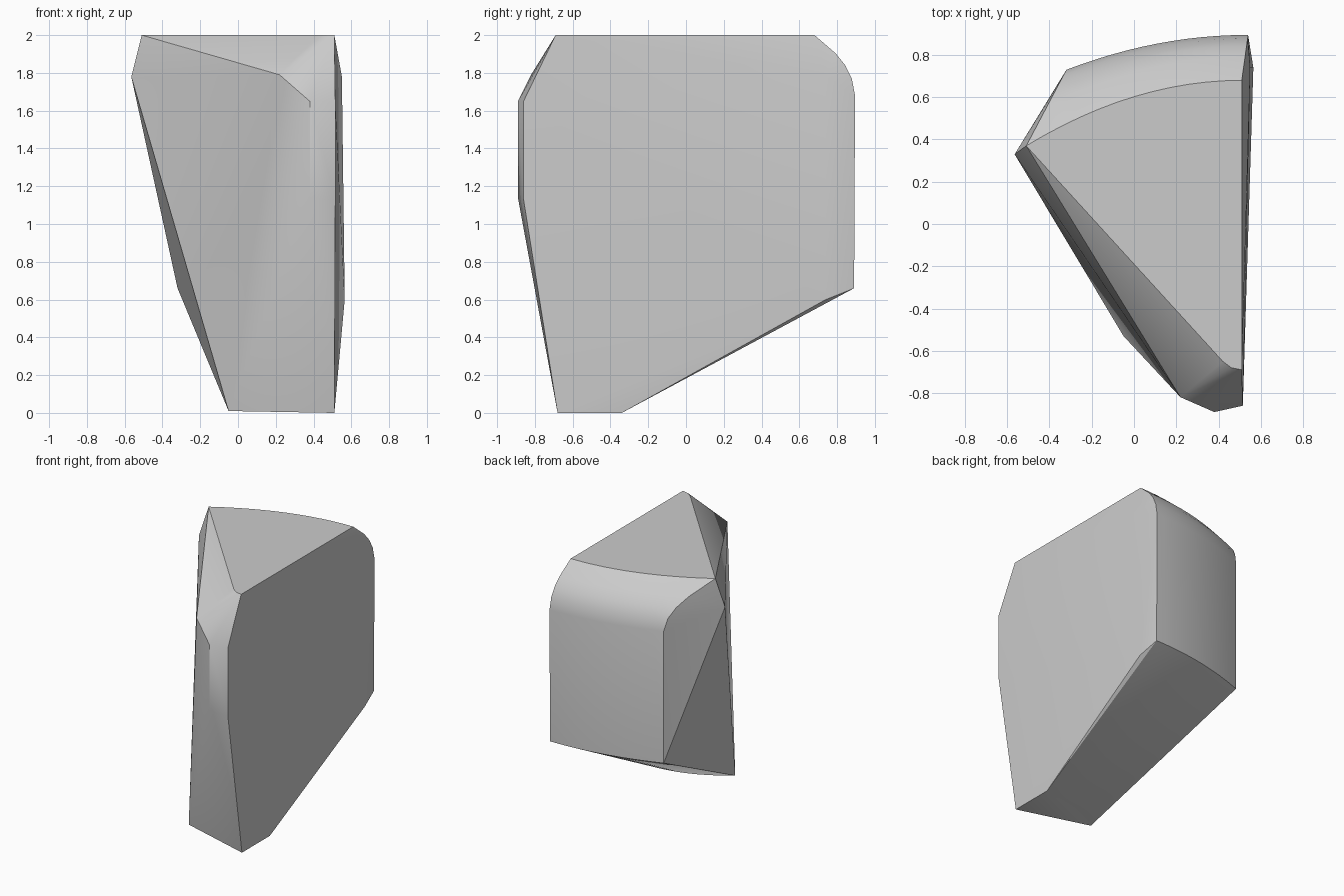
import bpy
import bmesh
from mathutils import Vector

cube = bpy.data.objects.get("Cube")
if cube:
    bpy.data.objects.remove(cube)


def arc(left, right, steps=12):
    """Bowed edge that runs level at its right end and falls away to the left."""
    a, b = Vector(left), Vector(right)
    pts = []
    for i in range(steps + 1):
        t = i / steps
        p = b.lerp(a, t)
        p.y = b.y + (a.y - b.y) * t * t
        pts.append(p)
    return pts


# Flat grey for the whole block
grey = bpy.data.materials.new("stone_grey")
grey.diffuse_color = (0.6, 0.6, 0.6, 1)
grey.use_nodes = True
grey.node_tree.nodes["Principled BSDF"].inputs["Base Color"].default_value = (0.6, 0.6, 0.6, 1)

# Rounded shoulder: bowed rows from the top edge out to the back wall
points = []
top_left, top_right = Vector((-0.51, 0.37, 2)), Vector((0.51, 0.68, 2))
wall_left, wall_right = Vector((-0.32, 0.73, 1.68)), Vector((0.54, 0.895, 1.68))
for out, drop in ((0, 0), (0.52, 0.3), (0.76, 0.5), (0.92, 0.72), (1, 1)):
    row = [a.lerp(b, out) for a, b in ((top_left, wall_left), (top_right, wall_right))]
    for p in row:
        p.z = 2 - 0.32 * drop
    points += arc(*row)

# Lower edge of the back wall and the bowed foot
points += arc((-0.32, 0.73, 0.66), (0.54, 0.89, 0.66))
points += arc((-0.05, -0.53, 0.01), (0.51, -0.34, 0))

# Corners of the flat side, the front facets and the left tip
points += [Vector(p) for p in (
    (0.51, -0.68, 0), (0.51, -0.69, 2), (0.46, -0.68, 2), (0.42, -0.65, 2),
    (0.515, -0.86, 1.65), (0.515, -0.86, 1.13),
    (0.38, -0.89, 1.65), (0.38, -0.89, 1.14),
    (0.22, -0.82, 1.79), (-0.565, 0.33, 1.78),
    (0.565, 0.74, 0.6), (0.55, 0.74, 1.78),
)]

# Wrap the outline points in one solid faceted block
bm = bmesh.new()
for p in points:
    bm.verts.new(p)
hull = bmesh.ops.convex_hull(bm, input=bm.verts[:])
spare = {g for g in hull["geom_interior"] + hull["geom_unused"]
         if isinstance(g, bmesh.types.BMVert)}
bmesh.ops.delete(bm, geom=list(spare), context="VERTS")
bmesh.ops.dissolve_limit(bm, angle_limit=0.005, verts=bm.verts[:], edges=bm.edges[:])
bmesh.ops.recalc_face_normals(bm, faces=bm.faces[:])

mesh = bpy.data.meshes.new("wedge_block")
bm.to_mesh(mesh)
bm.free()
block = bpy.data.objects.new("wedge_block", mesh)
bpy.context.collection.objects.link(block)
mesh.materials.append(grey)

# Soft shoulder and bowed wall, crisp facet edges
bpy.ops.object.select_all(action="DESELECT")
block.select_set(True)
bpy.context.view_layer.objects.active = block
bpy.ops.object.shade_smooth_by_angle(angle=0.5)
